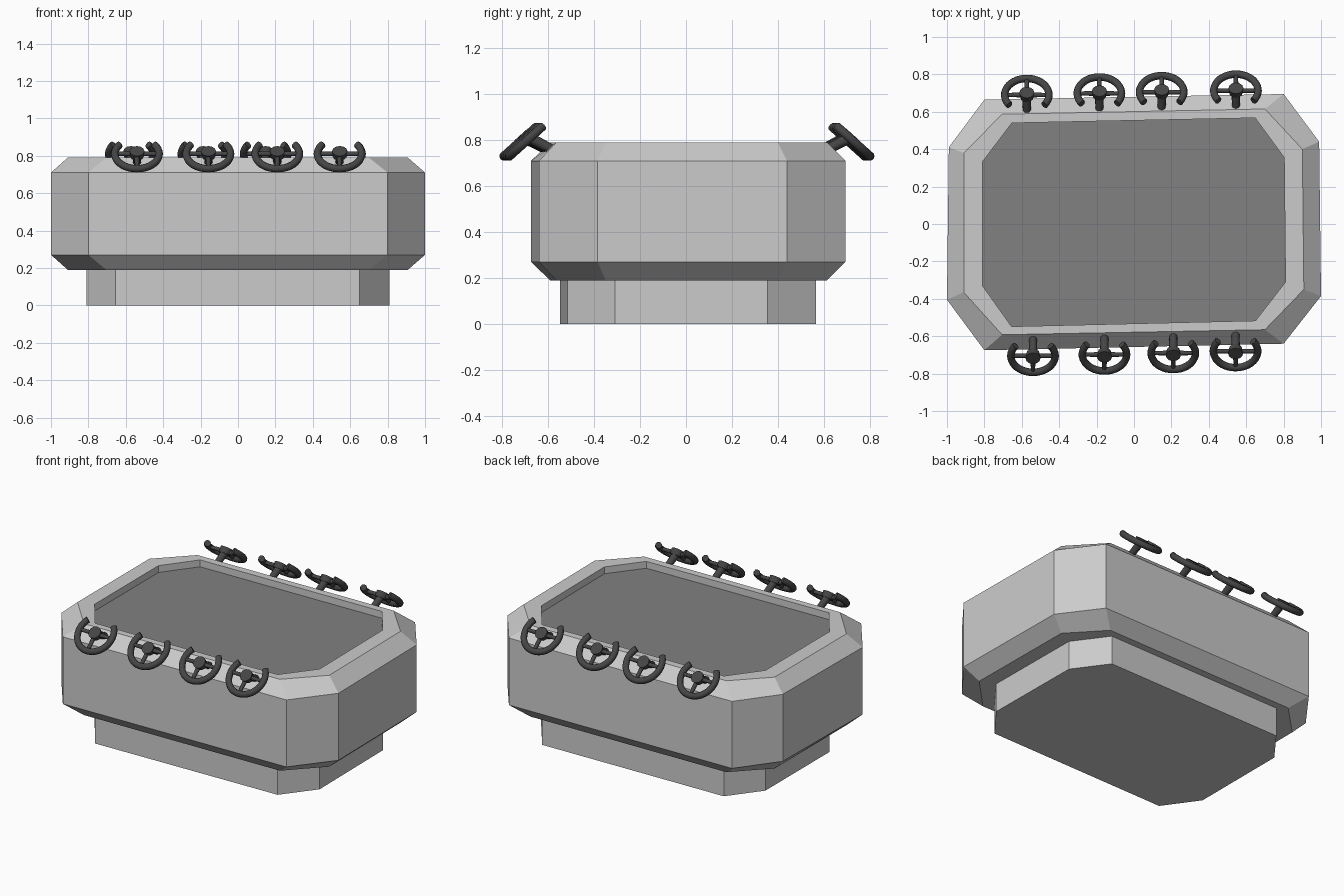
import bpy, bmesh
from math import sin, cos, pi, radians
from mathutils import Vector, Matrix

if "Cube" in bpy.data.objects:
    bpy.data.objects.remove(bpy.data.objects["Cube"])

# slightly skewed octagon outlines, seen from above
OUTER = [(-.8, -.675), (.8, -.64), (1, -.385), (.99, .44), (.8, .695), (-.8, .665), (-.99, .41), (-1, -.405)]
RIM = [(-.705, -.592), (.7, -.565), (.908, -.35), (.9, .4), (.7, .615), (-.705, .587), (-.91, .38), (-.91, -.365)]
INNER = [(-.655, -.548), (.65, -.517), (.81, -.31), (.803, .355), (.648, .567), (-.653, .54), (-.81, .333), (-.81, -.33)]


def material(name, v):
    m = bpy.data.materials.new(name)
    m.diffuse_color = (v, v, v, 1)
    m.use_nodes = True
    m.node_tree.nodes["Principled BSDF"].inputs["Base Color"].default_value = m.diffuse_color
    return m


def finish(bm, name, mat=None):
    bmesh.ops.recalc_face_normals(bm, faces=bm.faces)
    me = bpy.data.meshes.new(name)
    bm.to_mesh(me)
    bm.free()
    ob = bpy.data.objects.new(name, me)
    bpy.context.collection.objects.link(ob)
    if mat:
        me.materials.append(mat)
    return ob


def loft(name, levels, cap_start=True, cap_end=True, mat=None):
    """Skin a stack of (outline, z) rings."""
    bm = bmesh.new()
    rings = [[bm.verts.new((x, y, z)) for x, y in pts] for pts, z in levels]
    for a, b in zip(rings, rings[1:]):
        for i in range(len(a)):
            j = (i + 1) % len(a)
            bm.faces.new((a[i], a[j], b[j], b[i]))
    if cap_start:
        bm.faces.new(rings[0][::-1])
    if cap_end:
        bm.faces.new(rings[-1])
    return finish(bm, name, mat)


def rod(bm, p, q, r1, r2):
    """Cylinder or cone from p to q."""
    p, q = Vector(p), Vector(q)
    rot = (q - p).to_track_quat('Z', 'Y').to_matrix().to_4x4()
    bmesh.ops.create_cone(bm, cap_ends=True, segments=12, radius1=r1, radius2=r2, depth=(q - p).length,
                          matrix=Matrix.Translation((p + q) / 2) @ rot)


def arc_tube(bm, radius, tube, start, end, steps=28, sides=10):
    """Open ring with capped ends."""
    rings = []
    for i in range(steps + 1):
        t = start + (end - start) * i / steps
        rings.append([bm.verts.new(((radius + tube * cos(u)) * cos(t), (radius + tube * cos(u)) * sin(t), tube * sin(u)))
                      for u in (2 * pi * k / sides for k in range(sides))])
    for a, b in zip(rings, rings[1:]):
        for k in range(sides):
            j = (k + 1) % sides
            bm.faces.new((a[k], a[j], b[j], b[k]))
    bm.faces.new(rings[0])
    bm.faces.new(rings[-1])


dark = material("dark_rubber", .06)
screen = material("dark_panel", .22)

# plinth, main cabinet with chamfered edges, and recessed table top
loft("plinth", [(INNER, 0), (INNER, .19)])
loft("cabinet", [(INNER, .19), (RIM, .19), (OUTER, .27), (OUTER, .71), (RIM, .79), (INNER, .79), (INNER, .745)],
     cap_end=False)
loft("table_panel", [(INNER, .72), (INNER, .745)], mat=screen)

TILT = radians(42)
R, TUBE = .1185, .02


def wheel(name, x, y, turn):
    rot = Matrix.Rotation(turn, 4, 'Z') @ Matrix.Rotation(TILT, 4, 'X')
    bm = bmesh.new()
    # rim, open at the top
    gap = radians(52)
    arc_tube(bm, R, TUBE, pi / 2 + gap, pi / 2 + 2 * pi - gap)
    # three spokes
    for d in ((-1, 0), (1, 0), (0, -1)):
        rod(bm, (0, 0, 0), (d[0] * R, d[1] * R, 0), .014, .011)
    # hub
    rod(bm, (0, 0, -.018), (0, 0, .02), .036, .04)
    # steering column reaching into the cabinet
    foot = Matrix.Rotation(-TILT, 3, 'X') @ Vector((0, .125, -.065))
    rod(bm, (0, 0, 0), foot, .024, .02)
    bmesh.ops.transform(bm, matrix=Matrix.Translation((x, y, .81)) @ rot, verts=bm.verts)
    ob = finish(bm, name, dark)
    bpy.ops.object.select_all(action='DESELECT')
    ob.select_set(True)
    bpy.context.view_layer.objects.active = ob
    bpy.ops.object.shade_smooth_by_angle(angle=radians(40))


# four wheels along each long side
for i, (x, y) in enumerate([(-.54, -.705), (-.158, -.698), (.21, -.69), (.543, -.68)]):
    wheel(f"front_wheel_{i + 1}", x, y, 0)
for i, (x, y) in enumerate([(-.573, .69), (-.185, .698), (.148, .705), (.545, .713)]):
    wheel(f"back_wheel_{i + 1}", x, y, pi)
